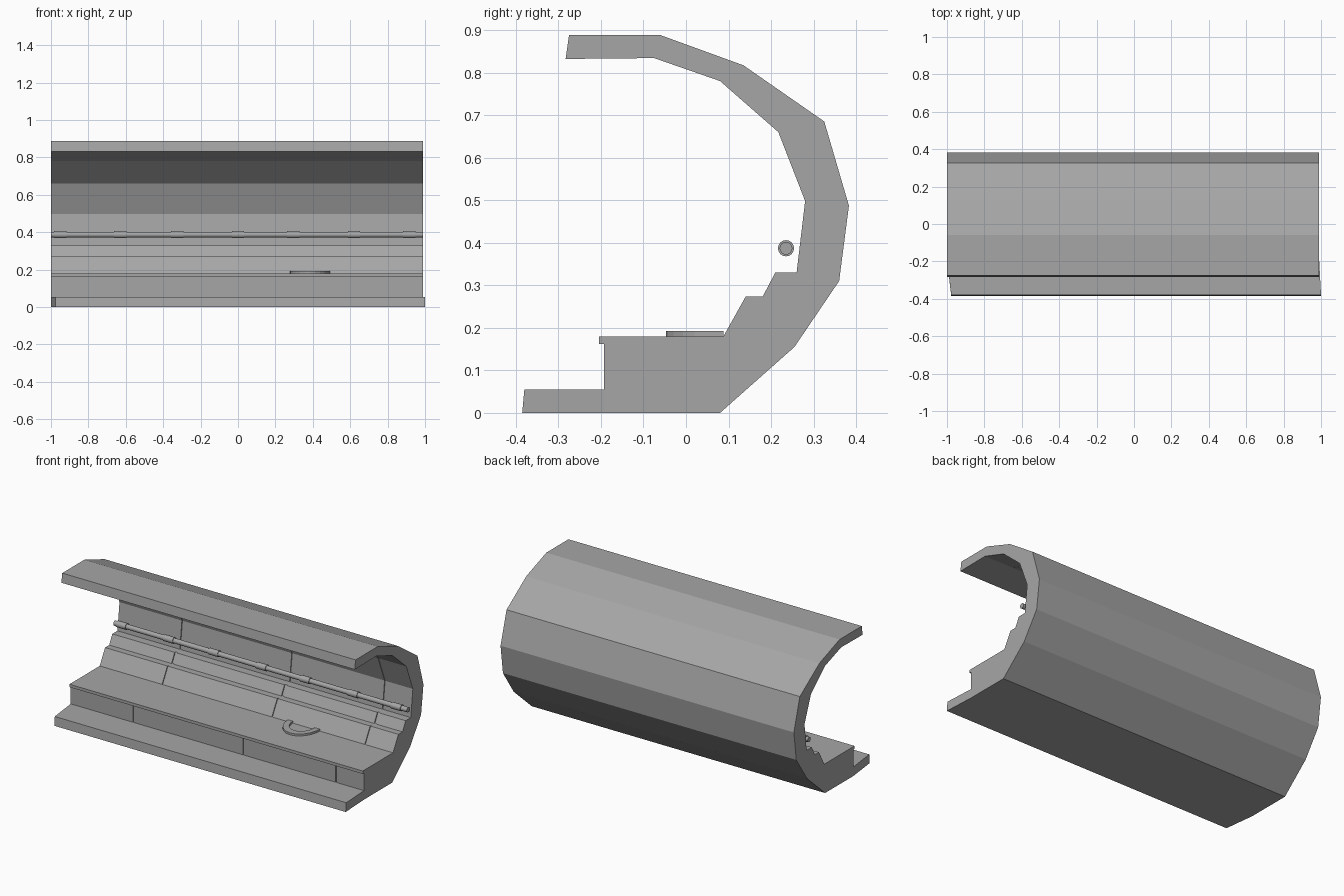
import bpy, bmesh, math

cube = bpy.data.objects.get("Cube")
if cube:
    bpy.data.objects.remove(cube, do_unlink=True)

grey = bpy.data.materials.new("concrete_grey")
grey.use_nodes = True
colour = (0.38, 0.38, 0.38, 1)
grey.diffuse_color = colour
grey.node_tree.nodes["Principled BSDF"].inputs["Base Color"].default_value = colour


def make_object(name, bm):
    bmesh.ops.remove_doubles(bm, verts=bm.verts, dist=1e-5)
    bmesh.ops.recalc_face_normals(bm, faces=bm.faces)
    mesh = bpy.data.meshes.new(name)
    bm.to_mesh(mesh)
    bm.free()
    mesh.materials.append(grey)
    obj = bpy.data.objects.new(name, mesh)
    bpy.context.collection.objects.link(obj)
    return obj


def loft(bm, rings):
    for a, b in zip(rings, rings[1:]):
        for i in range(len(a)):
            j = (i + 1) % len(a)
            bm.faces.new((a[i], a[j], b[j], b[i]))


# Tunnel section in (y, z): front slab, outer shell, ceiling, stepped wall, deck
SLAB = [(-0.193, 0.055), (-0.38, 0.055), (-0.385, 0), (-0.193, 0)]
OUTER = [(0.08, 0), (0.255, 0.155), (0.36, 0.31), (0.383, 0.487),
         (0.325, 0.685), (0.135, 0.817), (-0.06, 0.888), (-0.275, 0.888),
         (-0.283, 0.832), (-0.075, 0.834)]
WALL = [(0.08, 0.78), (0.217, 0.66), (0.28, 0.498), (0.26, 0.33)]
STEP = [(0.21, 0.33), (0.18, 0.273)]
BASE = [(0.14, 0.273), (0.088, 0.18)]
LIP = [(-0.205, 0.18), (-0.205, 0.162)]
RISER = [(-0.193, 0.162)]
LEFT, RIGHT = -1.0, 0.99
DEPTH = 0.008


def section(x, grooved=()):
    points = []
    for part in (SLAB, OUTER, WALL, STEP, BASE, LIP, RISER):
        for k, (y, z) in enumerate(part):
            cut = part in grooved or (part is SLAB and k == 0 and RISER in grooved)
            # the front edge of the slab is slightly skewed at its ends
            skew = 0.0
            if part is SLAB and k in (1, 2):
                skew = 0.023 if x == LEFT else 0.01 if x == RIGHT else 0
            points.append((x + skew, y + (DEPTH if cut else 0), z))
    return points


# Shell with narrow panel joints on the inside
all_parts = (WALL, STEP, BASE, RISER)
stations = [section(LEFT)]
for x in (-0.577, 0.168, 0.798):
    stations += [section(x), section(x, all_parts), section(x + 0.004, all_parts),
                 section(x + 0.004, (STEP,)), section(x + 0.016, (STEP,)),
                 section(x + 0.016)]
stations.append(section(RIGHT))
bm = bmesh.new()
rings = [[bm.verts.new(p) for p in s] for s in stations]
loft(bm, rings)
for ring in (rings[0], rings[-1]):
    bm.faces.new(ring[:4])
    bm.faces.new([ring[0]] + ring[3:])
make_object("tunnel_shell", bm)


def tube(name, x0, x1, radius, sides=16):
    bm = bmesh.new()
    rings = []
    for x in (x0, x1):
        rings.append([bm.verts.new((x, 0.235 + radius * math.cos(t), 0.387 + radius * math.sin(t)))
                      for t in (2 * math.pi * i / sides for i in range(sides))])
    loft(bm, rings)
    for ring in rings:
        bm.faces.new(ring)
    obj = make_object(name, bm)
    for poly in obj.data.polygons:
        poly.use_smooth = len(poly.vertices) == 4
    obj.data.set_sharp_from_angle(angle=math.radians(40))
    return obj


# Wall pipe and its collars
tube("wall_pipe", LEFT, RIGHT, 0.015)
for n, x in enumerate((-0.95, -0.63, -0.325, 0.0, 0.295, 0.62, 0.915)):
    tube(f"pipe_collar_{n + 1}", x - 0.033, x + 0.033, 0.019)

# Half-round rim on the deck against the wall
bm = bmesh.new()
rings = []
for i in range(13):
    t = math.pi + math.pi * i / 12
    c, s = math.cos(t), math.sin(t)
    rings.append([bm.verts.new((0.385 + r * c, 0.088 + 1.25 * r * s, z))
                  for r, z in ((0.108, 0.179), (0.108, 0.192), (0.075, 0.192), (0.075, 0.179))])
loft(bm, rings)
for ring in (rings[0], rings[-1]):
    bm.faces.new(ring)
make_object("deck_rim", bm)
